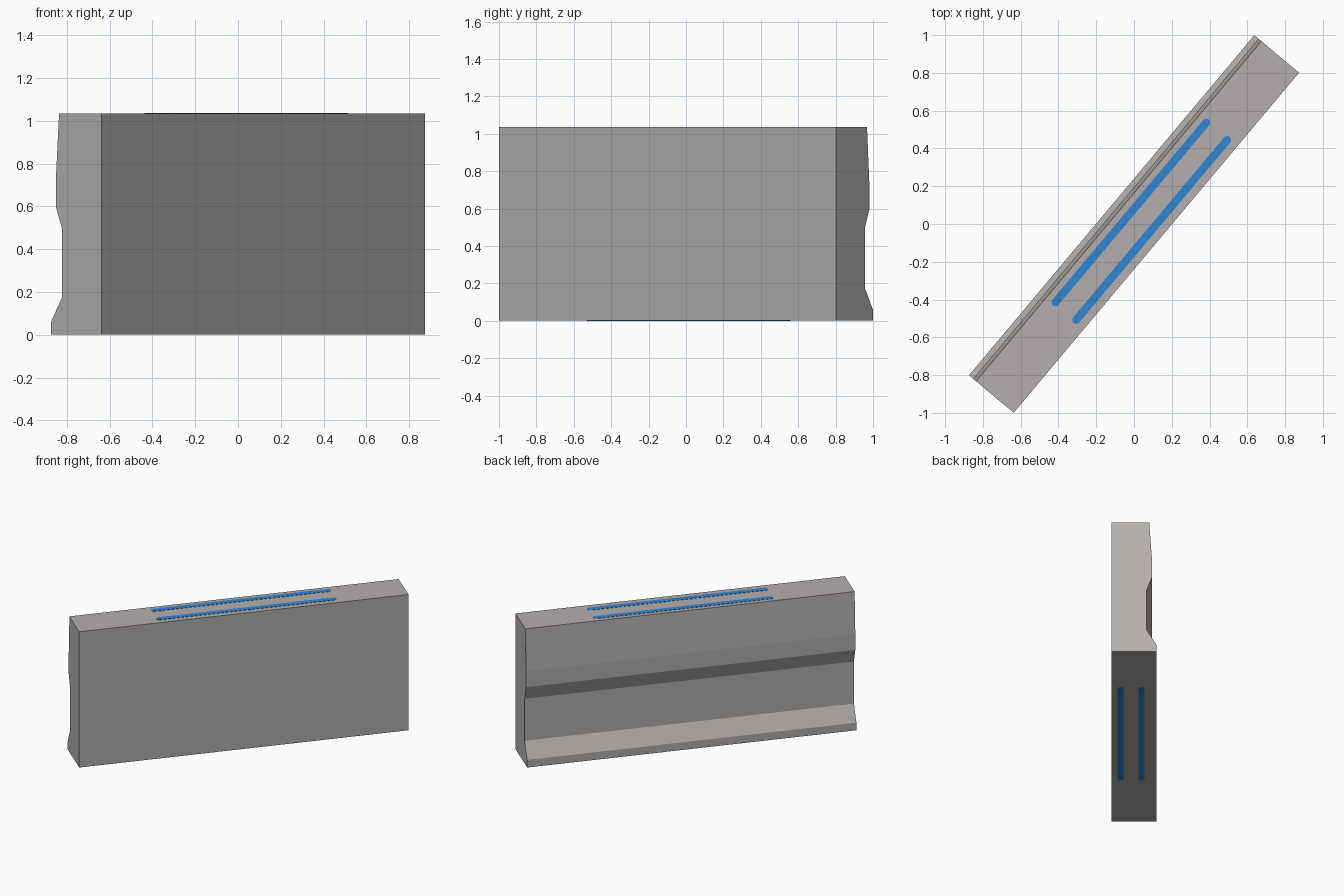
import bpy, bmesh, math
from mathutils import Matrix

if "Cube" in bpy.data.objects:
    bpy.data.objects.remove(bpy.data.objects["Cube"])

ANGLE = math.radians(50)      # direction of the wall in plan
HALF_LEN = 1.175
HALF_W = 0.1545


def material(name, rgb):
    m = bpy.data.materials.new(name)
    m.diffuse_color = (*rgb, 1)
    m.use_nodes = True
    m.node_tree.nodes["Principled BSDF"].inputs["Base Color"].default_value = m.diffuse_color
    return m


def prism(name, pts, offset, mat):
    """Extrude a closed outline of 3D points by an offset vector, turned to the wall direction."""
    bm = bmesh.new()
    face = bm.faces.new([bm.verts.new(p) for p in pts])
    res = bmesh.ops.extrude_face_region(bm, geom=[face])
    bmesh.ops.translate(bm, vec=offset,
                        verts=[v for v in res["geom"] if isinstance(v, bmesh.types.BMVert)])
    bmesh.ops.recalc_face_normals(bm, faces=bm.faces)
    bm.transform(Matrix.Rotation(ANGLE, 4, 'Z'))
    me = bpy.data.meshes.new(name)
    bm.to_mesh(me)
    bm.free()
    me.materials.append(mat)
    ob = bpy.data.objects.new(name, me)
    bpy.context.collection.objects.link(ob)
    return ob


concrete = material("warm_grey_concrete", (0.45, 0.43, 0.42))
blue = material("blue", (0.03, 0.24, 0.65))

# Barrier wall: flat on one side, stepped profile on the other
profile = [(0, 0.002), (0.309, 0.002), (0.309, 0.06), (0.242, 0.175), (0.242, 0.495),
           (0.28, 0.60), (0.28, 0.72), (0.26, 1.035), (0, 1.035)]
prism("barrier_wall", [(-HALF_LEN, w - HALF_W, z) for w, z in profile],
      (2 * HALF_LEN, 0, 0), concrete)

# Two round-ended inserts running through, just showing on top and underneath
R, HALF, SHIFT = 0.021, 0.622, 0.036
for i, y in enumerate((-0.092, 0.052)):
    pts = []
    for end in (1, -1):
        for k in range(7):
            a = math.pi * (k / 6 - 0.5)
            pts.append((SHIFT + end * (HALF + R * math.cos(a)), y + end * R * math.sin(a), 0))
    prism(f"connector_strip_{i + 1}", pts, (0, 0, 1.037), blue)
